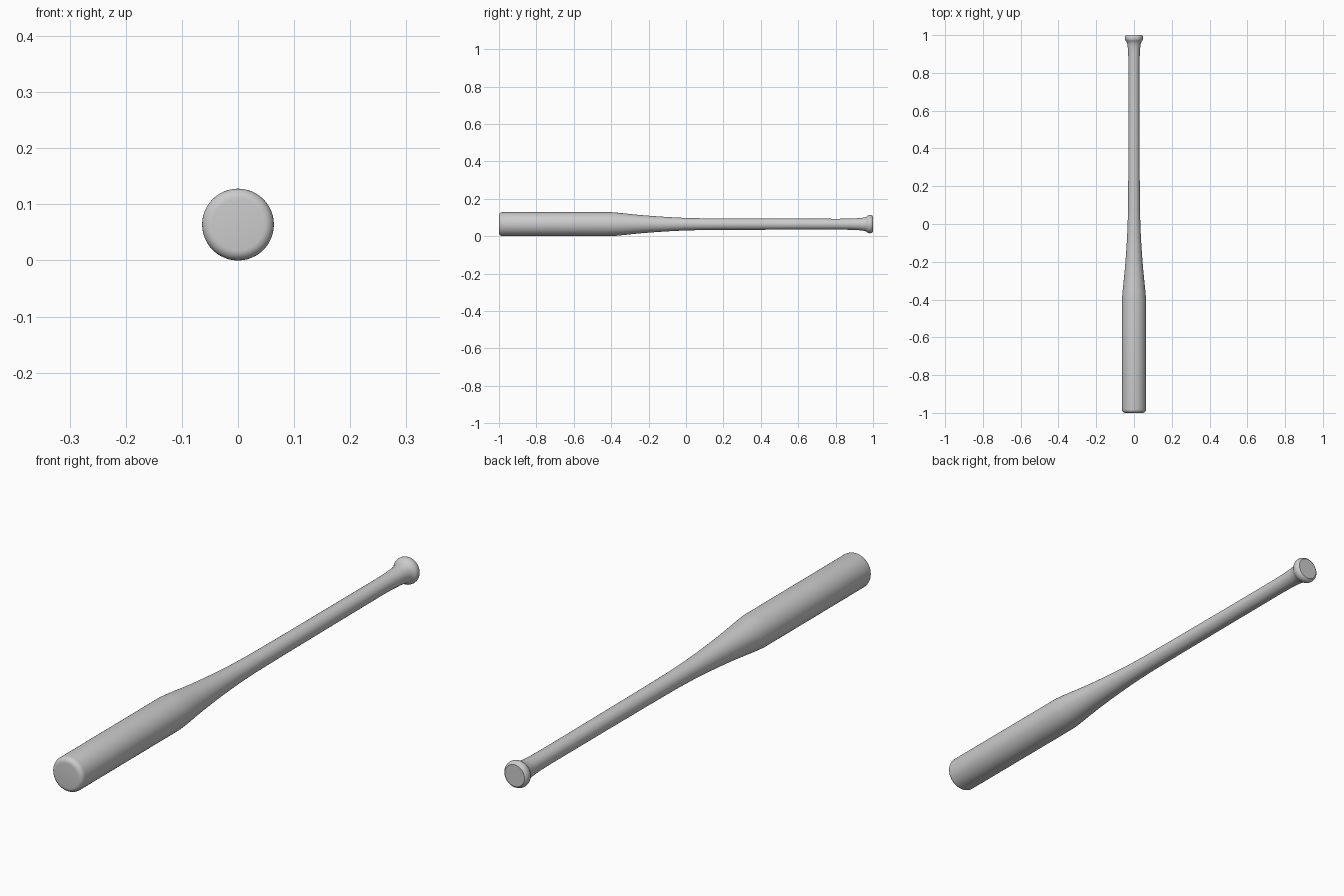
import bpy, bmesh, math

if "Cube" in bpy.data.objects:
    bpy.data.objects.remove(bpy.data.objects["Cube"])

R = 0.064       # barrel radius, also the axis height
SIDES = 48

# Profile as (y, radius), from barrel end to knob end
profile = [(-1.0, 0.0), (-1.0, 0.046)]
# rounded barrel rim
for i in range(1, 7):
    a = math.radians(15 * i)
    profile.append((-0.982 - 0.018 * math.cos(a), 0.046 + 0.018 * math.sin(a)))
# barrel, taper and handle
profile += [(-0.7, R), (-0.40, R), (-0.36, 0.0608), (-0.30, 0.0545), (-0.24, 0.0485),
            (-0.17, 0.0430), (-0.10, 0.0384), (-0.02, 0.0342), (0.08, 0.0315),
            (0.25, 0.0303), (0.5, 0.0295), (0.82, 0.0290), (0.88, 0.0300),
            (0.93, 0.0325), (0.955, 0.036), (0.965, 0.040), (0.970, 0.0445)]
# rounded knob
profile += [(0.975, 0.0475), (0.983, 0.049), (0.990, 0.0482), (0.996, 0.0455),
            (1.0, 0.040), (1.0, 0.0)]

# Revolve the profile around the y axis
bm = bmesh.new()
verts = [bm.verts.new((0, y, R + r)) for y, r in profile]
edges = [bm.edges.new(p) for p in zip(verts, verts[1:])]
bmesh.ops.spin(bm, geom=verts + edges, cent=(0, 0, R), axis=(0, 1, 0),
               angle=math.tau, steps=SIDES, use_duplicate=False)
bmesh.ops.remove_doubles(bm, verts=bm.verts, dist=1e-5)
bmesh.ops.recalc_face_normals(bm, faces=bm.faces)

mesh = bpy.data.meshes.new("bat")
bm.to_mesh(mesh)
bm.free()
bat = bpy.data.objects.new("bat", mesh)
bpy.context.collection.objects.link(bat)

# Smooth surface with crisp end faces
bpy.context.view_layer.objects.active = bat
bat.select_set(True)
bpy.ops.object.shade_smooth_by_angle(angle=math.radians(35))
